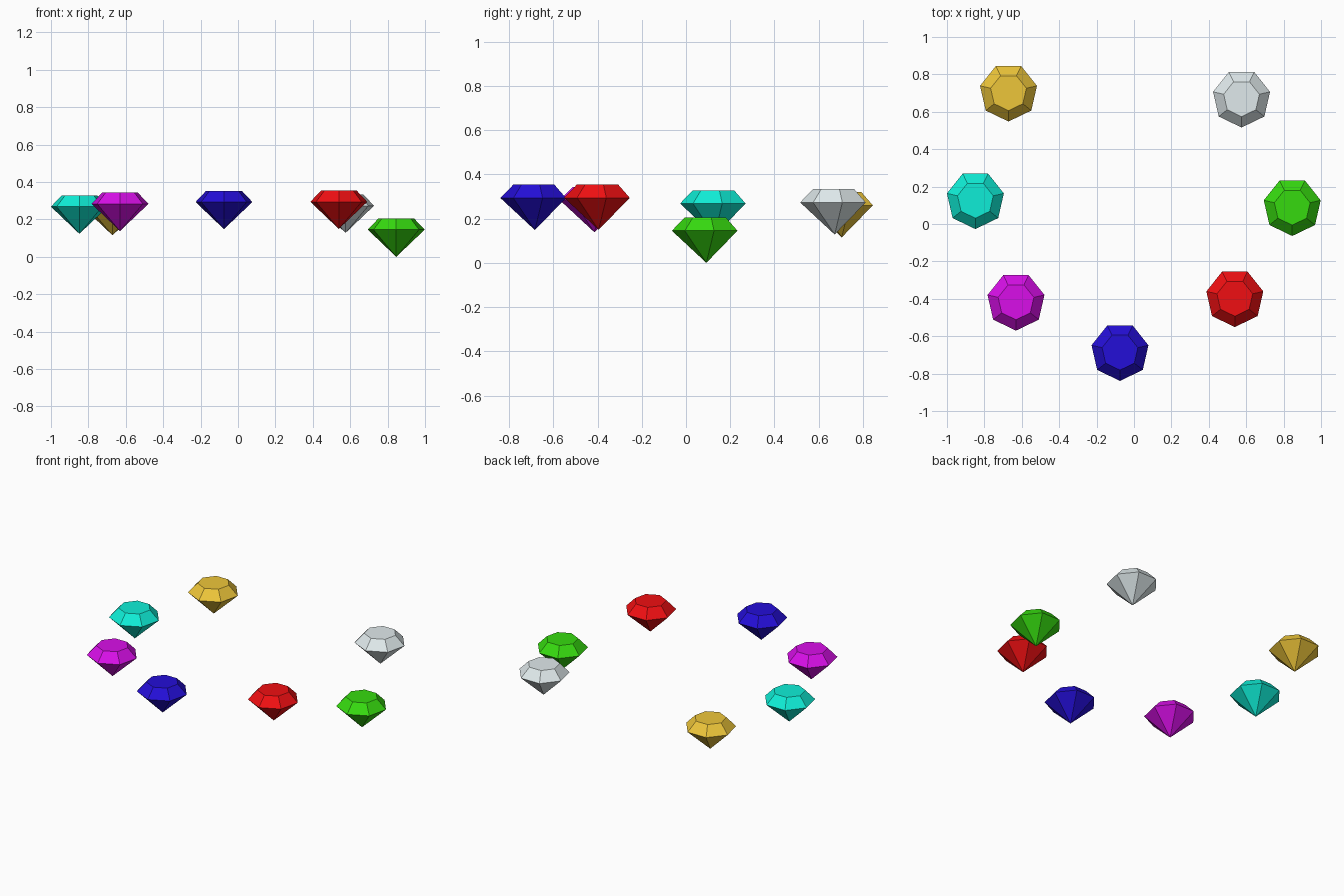
import bpy, bmesh
from math import sin, cos, pi

if "Cube" in bpy.data.objects:
    bpy.data.objects.remove(bpy.data.objects["Cube"])

SIDES = 7
GIRDLE_R, TABLE_R = 0.156, 0.098
GIRDLE_Z, TABLE_Z = 0.145, 0.205


def linear(c):
    """sRGB 0-255 value to linear."""
    c /= 255
    return c / 12.92 if c <= 0.04045 else ((c + 0.055) / 1.055) ** 2.4


def gem(name, location, rgb):
    bm = bmesh.new()

    def ring(r, z):
        # one corner points to the front (-y)
        angles = [-pi / 2 + 2 * pi * i / SIDES for i in range(SIDES)]
        return [bm.verts.new((r * cos(a), r * sin(a), z)) for a in angles]

    tip = bm.verts.new((0, 0, 0))
    girdle = ring(GIRDLE_R, GIRDLE_Z)
    table = ring(TABLE_R, TABLE_Z)
    for i in range(SIDES):
        j = (i + 1) % SIDES
        bm.faces.new((tip, girdle[j], girdle[i]))                    # pavilion facet
        bm.faces.new((girdle[i], girdle[j], table[j], table[i]))     # crown facet
    bm.faces.new(table)                                              # flat table
    bmesh.ops.recalc_face_normals(bm, faces=bm.faces)

    mesh = bpy.data.meshes.new(name)
    bm.to_mesh(mesh)
    bm.free()
    mat = bpy.data.materials.new(name + "_colour")
    mat.diffuse_color = (*[linear(c) for c in rgb], 1)
    mat.use_nodes = True
    mat.node_tree.nodes["Principled BSDF"].inputs["Base Color"].default_value = mat.diffuse_color
    mesh.materials.append(mat)
    obj = bpy.data.objects.new(name, mesh)
    obj.location = location
    bpy.context.collection.objects.link(obj)


# Ring of seven floating gems: name, tip position, colour
for args in [
    ("yellow_gem", (-0.671, 0.704, 0.115), (238, 198, 58)),
    ("white_gem", (0.575, 0.672, 0.128), (224, 234, 236)),
    ("cyan_gem", (-0.848, 0.129, 0.123), (15, 238, 215)),
    ("green_gem", (0.846, 0.092, 0.0), (54, 218, 15)),
    ("magenta_gem", (-0.631, -0.414, 0.138), (216, 15, 232)),
    ("red_gem", (0.539, -0.395, 0.149), (240, 15, 18)),
    ("blue_gem", (-0.075, -0.683, 0.148), (36, 14, 215)),
]:
    gem(*args)
